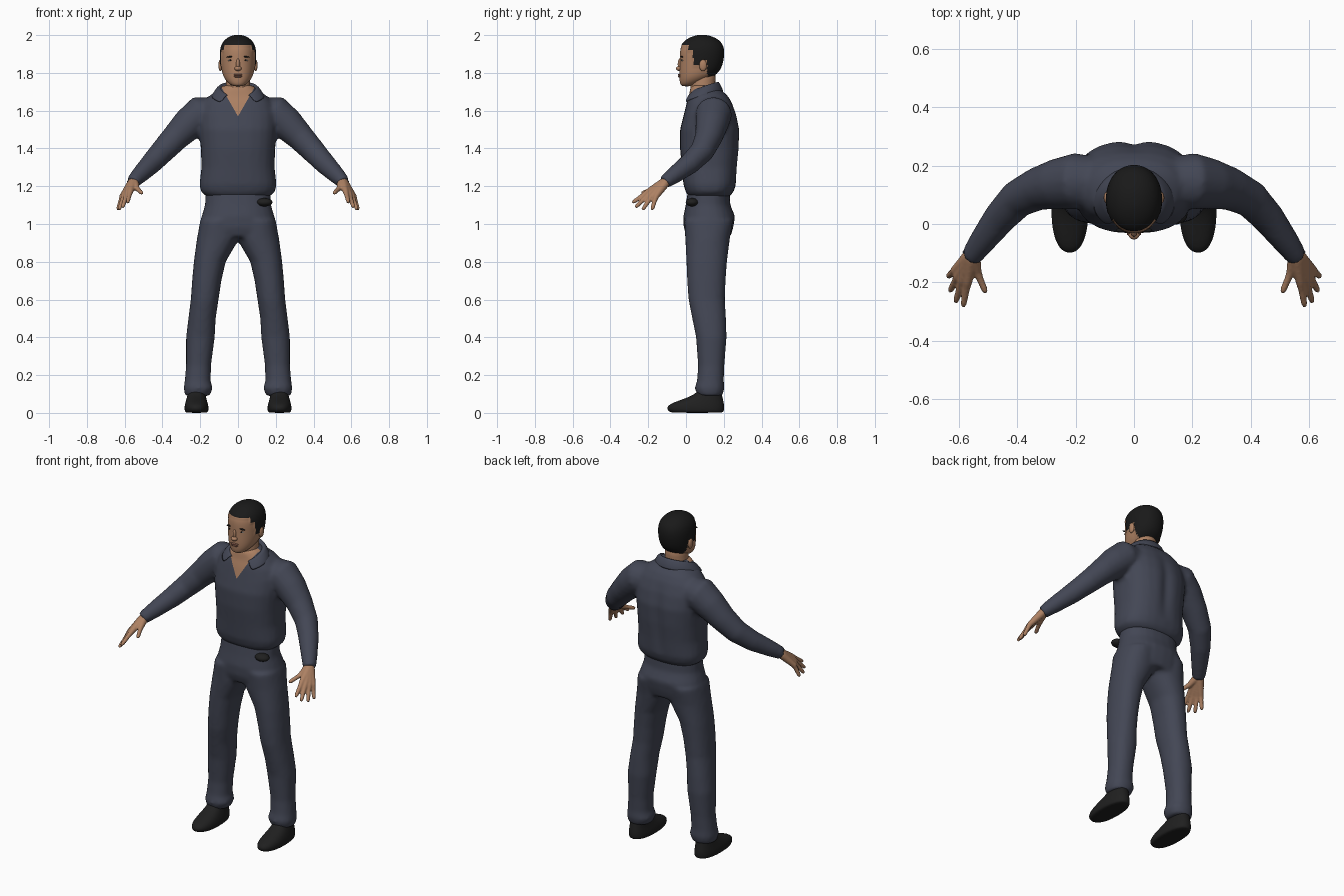
import bpy, bmesh, math
from mathutils import Vector, Matrix

cube = bpy.data.objects.get("Cube")
if cube:
    bpy.data.objects.remove(cube, do_unlink=True)


def material(name, r, g, b):
    m = bpy.data.materials.new(name)
    m.use_nodes = True
    m.diffuse_color = (r, g, b, 1)
    bsdf = next(n for n in m.node_tree.nodes if n.type == 'BSDF_PRINCIPLED')
    bsdf.inputs["Base Color"].default_value = (r, g, b, 1)
    bsdf.inputs["Roughness"].default_value = 0.8
    return m


CLOTH = material("slate blue cloth", 0.056, 0.062, 0.09)
SKIN = material("brown skin", 0.42, 0.22, 0.125)
HAIR = material("black hair", 0.01, 0.01, 0.01)
LEATHER = material("black leather", 0.014, 0.014, 0.014)
LIPS = material("lip brown", 0.27, 0.12, 0.08)
WHITE = material("eye white", 0.5, 0.45, 0.4)


def skin_rings(bm, rings):
    """Bridge a list of closed point rings and cap both ends."""
    rows = [[bm.verts.new(p) for p in ring] for ring in rings]
    n = len(rows[0])
    for a, b in zip(rows, rows[1:]):
        for j in range(n):
            k = (j + 1) % n
            bm.faces.new((a[j], a[k], b[k], b[j]))
    bm.faces.new(rows[0][::-1])
    bm.faces.new(rows[-1])


def stack(bm, rows, power=2.3, side=1, n=24):
    """Loft level rounded sections given as z, x0, x1, y0, y1."""
    rings = []
    for z, x0, x1, y0, y1 in rows:
        ring = []
        for j in range(n):
            a = math.tau * j / n
            c, s = math.cos(a), math.sin(a)
            c = math.copysign(abs(c) ** (2 / power), c)
            s = math.copysign(abs(s) ** (2 / power), s)
            ring.append((side * ((x0 + x1) / 2 + c * (x1 - x0) / 2),
                         (y0 + y1) / 2 + s * (y1 - y0) / 2, z))
        rings.append(ring)
    skin_rings(bm, rings)


def centred(rows):
    return [(z, -w, w, y0, y1) for z, w, y0, y1 in rows]


def tube(bm, path, side=1, n=16):
    """Loft round sections along a path given as x, y, z, radius."""
    pts = [Vector((side * x, y, z)) for x, y, z, r in path]
    rings = []
    for i, p in enumerate(pts):
        d = pts[min(i + 1, len(pts) - 1)] - pts[max(i - 1, 0)]
        u = d.cross(Vector((0.3 * side, 1, 0.9))).normalized()
        v = d.normalized().cross(u)
        r = path[i][3]
        rings.append([p + r * (u * math.cos(t) + v * math.sin(t))
                      for t in (math.tau * j / n for j in range(n))])
    skin_rings(bm, rings)


def finish(name, bm, mats, voxel=0, smooth=0, subsurf=0, solid=0):
    """Make an object and turn its modifiers into real mesh."""
    bmesh.ops.recalc_face_normals(bm, faces=bm.faces)
    me = bpy.data.meshes.new(name)
    bm.to_mesh(me)
    bm.free()
    ob = bpy.data.objects.new(name, me)
    bpy.context.scene.collection.objects.link(ob)
    if solid:
        m = ob.modifiers.new("Thickness", 'SOLIDIFY')
        m.thickness, m.offset = solid, 0
    if voxel:
        m = ob.modifiers.new("Merge", 'REMESH')
        m.mode, m.voxel_size = 'VOXEL', voxel
    if smooth:
        m = ob.modifiers.new("Soften", 'SMOOTH')
        m.factor, m.iterations = 0.5, smooth
    if subsurf:
        m = ob.modifiers.new("Subdivide", 'SUBSURF')
        m.levels = m.render_levels = subsurf
    bpy.context.view_layer.update()
    dg = bpy.context.evaluated_depsgraph_get()
    baked = bpy.data.meshes.new_from_object(ob.evaluated_get(dg))
    ob.modifiers.clear()
    ob.data = baked
    baked.materials.clear()
    for mat in mats:
        baked.materials.append(mat)
    for p in baked.polygons:
        p.use_smooth = True
        p.material_index = 0
    return ob


def blob(name, mat, centre, radii, tilt=0):
    bm = bmesh.new()
    mtx = (Matrix.Translation(centre) @ Matrix.Rotation(tilt, 4, 'Y')
           @ Matrix.Diagonal((*radii, 1)))
    bmesh.ops.create_icosphere(bm, subdivisions=3, radius=1, matrix=mtx)
    return finish(name, bm, [mat])


# Shirt: torso and sleeves merged
bm = bmesh.new()
stack(bm, centred([
    (1.145, .165, .015, .23), (1.17, .197, -.002, .252), (1.21, .204, -.014, .265),
    (1.3, .194, -.022, .272), (1.4, .197, -.032, .282), (1.5, .206, -.032, .285),
    (1.58, .206, -.012, .268), (1.64, .185, .003, .245), (1.68, .15, .016, .22),
    (1.71, .105, .02, .185), (1.735, .078, .028, .16)]), 2.5)
for side in (1, -1):
    tube(bm, [(.13, .145, 1.585, .085), (.2, .147, 1.582, .097), (.26, .137, 1.53, .088),
              (.33, .12, 1.46, .074), (.4, .085, 1.385, .065), (.46, .02, 1.32, .057),
              (.52, -.06, 1.26, .046), (.56, -.115, 1.22, .036)], side)
shirt = finish("shirt", bm, [CLOTH, SKIN], voxel=0.012, smooth=5)

# Spine crease, then a clean V-shaped open neck
bm = bmesh.new()
bm.from_mesh(shirt.data)
for v in bm.verts:
    if v.co.y > .15 and 1.2 < v.co.z < 1.65:
        fade = math.sin((v.co.z - 1.2) / .45 * math.pi)
        v.co.y -= .013 * fade * math.exp(-(v.co.x / .03) ** 2)
for side in (1, -1):
    near = [f for f in bm.faces if abs(f.calc_center_median().x) < .11
            and f.calc_center_median().y < .1 and f.calc_center_median().z > 1.5]
    geom = set(near) | {e for f in near for e in f.edges} | {v for f in near for v in f.verts}
    bmesh.ops.bisect_plane(bm, geom=list(geom), dist=1e-5, plane_co=(0, 0, 1.57),
                           plane_no=(side * -1.75, 0, 1))
for f in bm.faces:
    c = f.calc_center_median()
    f.material_index = int(c.y < .09 and c.z > 1.57 + 1.75 * abs(c.x))
bm.to_mesh(shirt.data)
bm.free()

# Folded collar
bm = bmesh.new()
steps, limit = 28, math.radians(145)
rows = []
for i in range(steps + 1):
    t = 2 * i / steps - 1
    s, c, q = math.sin(t * limit), math.cos(t * limit), t * t
    top = 1.755 - .07 * q
    rows.append([bm.verts.new(p) for p in (
        (.08 * s, .085 + .07 * c, top - .03),
        (.095 * s, .085 + .082 * c, top),
        (.108 * s, .085 + .09 * c, top - .006),
        ((.128 + .032 * q) * s, .085 + .112 * c, 1.70 - .06 * q))])
for a, b in zip(rows, rows[1:]):
    for j in range(3):
        bm.faces.new((a[j], a[j + 1], b[j + 1], b[j]))
finish("collar", bm, [CLOTH], solid=.007, subsurf=1)

# Trousers: hips and both legs merged
bm = bmesh.new()
stack(bm, centred([(.93, .195, .005, .235), (.98, .207, -.012, .25), (1.04, .193, -.014, .26),
                   (1.1, .175, -.002, .235), (1.19, .17, .012, .23)]))
for side in (1, -1):
    stack(bm, [(.09, .15, .28, .062, .192), (.13, .133, .288, .046, .204),
               (.17, .145, .282, .058, .2), (.25, .143, .275, .064, .203),
               (.4, .123, .275, .053, .215), (.5, .118, .263, .033, .212),
               (.6, .103, .25, .013, .206), (.7, .088, .243, .006, .21),
               (.8, .065, .234, .002, .217), (.92, -.005, .218, -.004, .232),
               (1.02, .0, .2, -.01, .25)], 2.2, side)
finish("trousers", bm, [CLOTH], voxel=0.012, smooth=4)
blob("belt_pouch", LEATHER, (.14, .032, 1.115), (.043, .034, .022))

# Shoes and hands
for side, label in ((1, "left"), (-1, "right")):
    bm = bmesh.new()
    stack(bm, [(0, .166, .274, -.075, .193), (.006, .158, .281, -.09, .2),
               (.02, .155, .284, -.102, .203), (.04, .157, .283, -.098, .203),
               (.058, .162, .278, -.06, .2), (.078, .168, .272, .0, .195),
               (.1, .172, .266, .05, .19), (.13, .175, .262, .07, .185)], 2.3, side)
    finish(label + "_shoe", bm, [LEATHER], subsurf=1)

    bm = bmesh.new()
    wrist = (.553, -.1, 1.23, .024)
    fingers = [((.57, -.2, 1.172), (.585, -.283, 1.113)),
               ((.589, -.196, 1.157), (.611, -.268, 1.088)),
               ((.604, -.181, 1.148), (.63, -.23, 1.075)),
               ((.614, -.16, 1.144), (.637, -.18, 1.075)),
               ((.537, -.165, 1.19), (.507, -.236, 1.162))]
    for knuckle, tip in fingers:
        k, e = Vector(knuckle), Vector(tip)
        start = Vector(wrist[:3]).lerp(k, .25)
        tube(bm, [wrist, (*start, .024), (*k, .016), (*k.lerp(e, .3), .0125),
                  (*k.lerp(e, .85), .011), (*e, .007)], side, 10)
    finish(label + "_hand", bm, [SKIN], voxel=0.005, smooth=3)

# Neck
bm = bmesh.new()
stack(bm, centred([(1.62, .075, .035, .165), (1.7, .067, .022, .155),
                   (1.76, .064, .022, .155), (1.82, .064, .03, .16)]), 2)
finish("neck", bm, [SKIN], subsurf=1)

# Head, with the hair raised behind a stepped hairline
bm = bmesh.new()
stack(bm, centred([
    (1.728, .026, -.024, .03), (1.745, .052, -.033, .075), (1.775, .077, -.036, .14),
    (1.815, .089, -.036, .183), (1.87, .093, -.033, .197), (1.91, .094, -.034, .201),
    (1.95, .087, -.026, .194), (1.98, .064, .006, .167), (1.996, .034, .045, .125),
    (2.0, .01, .07, .1)]), 2.1)
head = finish("head", bm, [SKIN, HAIR], subsurf=2)


def hairline(y):
    for limit_y, z in ((.015, 1.945), (.04, 1.915), (.078, 1.845), (.112, 1.87)):
        if y < limit_y:
            return z
    return 1.778


bm = bmesh.new()
bm.from_mesh(head.data)
bm.normal_update()
hair_verts = set()
for f in bm.faces:
    c = f.calc_center_median()
    if c.z > hairline(c.y):
        f.material_index = 1
        hair_verts.update(f.verts)
for v in hair_verts:
    v.co += Vector((v.normal.x, v.normal.y, v.normal.z * .3)) * .004
bm.to_mesh(head.data)
bm.free()

# Facial features
blob("nose_tip", SKIN, (0, -.036, 1.823), (.019, .017, .013))
blob("nose_bridge", SKIN, (0, -.031, 1.846), (.01, .013, .032))
blob("upper_lip", LIPS, (0, -.034, 1.79), (.025, .009, .005))
blob("lower_lip", LIPS, (0, -.033, 1.781), (.022, .01, .006))
for side, label in ((1, "left"), (-1, "right")):
    blob(label + "_eye", WHITE, (side * .04, -.02, 1.866), (.014, .005, .0045))
    blob(label + "_iris", HAIR, (side * .04, -.0235, 1.866), (.005, .003, .0045))
    blob(label + "_brow", HAIR, (side * .042, -.021, 1.885), (.021, .007, .004), side * .12)
    blob(label + "_ear", SKIN, (side * .093, .09, 1.84), (.011, .02, .031))
